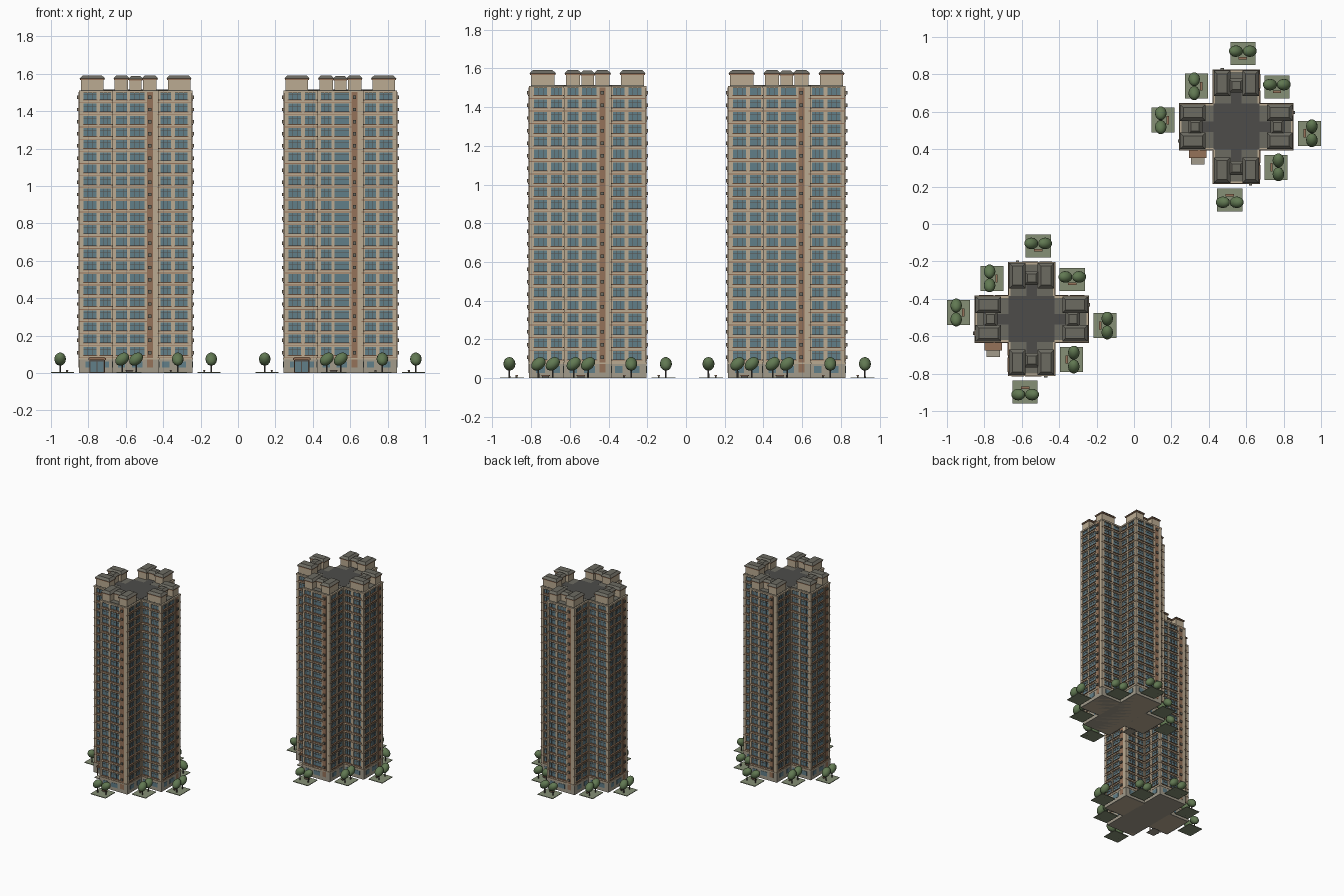
import bpy, math
from mathutils import Matrix, Vector

if "Cube" in bpy.data.objects:
    bpy.data.objects.remove(bpy.data.objects["Cube"])

L, W = 0.292, 0.113            # arm half length and half width (glass plane)
FLOORS, FH, Z0 = 22, 0.065, 0.08
TOP = Z0 + FLOORS * FH
TOWERS = {"south": (-0.547, -0.508), "north": (0.547, 0.52)}


def material(name, r, g, b):
    m = bpy.data.materials.new(name)
    m.diffuse_color = (r, g, b, 1)
    m.use_nodes = True
    m.node_tree.nodes["Principled BSDF"].inputs["Base Color"].default_value = m.diffuse_color
    return m


BEIGE = material("beige_wall", 0.50, 0.41, 0.29)
STONE = material("base_stone", 0.36, 0.33, 0.26)
GLASS = material("window_glass", 0.12, 0.21, 0.25)
BROWN = material("brown_trim", 0.30, 0.17, 0.10)
FRAME = material("dark_frame", 0.09, 0.08, 0.07)
ROOF = material("dark_roof", 0.075, 0.073, 0.068)
ROOF2 = material("light_roof", 0.15, 0.145, 0.12)
LAWN = material("lawn", 0.24, 0.28, 0.18)
LEAF = material("leaves", 0.12, 0.19, 0.085)


def boxes(name, items, mat, turns=4, floors=1):
    """One mesh of boxes turned round the tower axis, placed at both towers."""
    verts, faces = [], []
    for k in range(turns):
        rot = Matrix.Rotation(k * math.pi / 2, 3, 'Z')
        for it in items:
            x0, x1, y0, y1, z0, z1 = it[:6]
            t = it[6] if len(it) > 6 else 0
            n = len(verts)
            for z, s in ((z0, 0), (z1, t)):
                for x, y in ((x0 + s, y0 + s), (x1 - s, y0 + s), (x1 - s, y1 - s), (x0 + s, y1 - s)):
                    verts.append(rot @ Vector((x, y, z)))
            faces += [[n + i for i in f] for f in
                      ((3, 2, 1, 0), (4, 5, 6, 7), (0, 1, 5, 4), (1, 2, 6, 5), (2, 3, 7, 6), (3, 0, 4, 7))]
    me = bpy.data.meshes.new(name)
    me.from_pydata(verts, [], faces)
    me.materials.append(mat)
    place(name, me, floors)


def place(name, me, floors=1):
    for tower, (x, y) in TOWERS.items():
        ob = bpy.data.objects.new(f"{tower}_{name}", me)
        ob.location = (x, y, 0)
        bpy.context.collection.objects.link(ob)
        if floors > 1:
            a = ob.modifiers.new("storeys", 'ARRAY')
            a.count = floors
            a.use_relative_offset = False
            a.use_constant_offset = True
            a.constant_offset_displace = (0, 0, FH)


def on_face(face, u0, u1, z0, z1, d0, d1):
    """Box on a facade: 0 is the arm end, +1 and -1 are the arm sides."""
    if face == 0:
        return (u0, u1, -L - d1, -L - d0, z0, z1)
    a, b = sorted((face * (W + d0), face * (W + d1)))
    return (a, b, -u1, -u0, z0, z1)


# Window bays and piers on each facade (distances across the facade)
ENDWIN = [(-0.104, -0.046), (-0.03, 0.047)]
SIDEWIN = [(0.132, 0.19), (0.21, 0.278)]
WINDOWS = [(0, a, b) for a, b in ENDWIN] + [(s, a, b) for s in (1, -1) for a, b in SIDEWIN]
PIERS = [(0, -0.123, -0.104), (0, -0.046, -0.03), (0, 0.047, 0.06), (0, 0.092, 0.123)]
PIERS += [(s, a, b) for s in (1, -1) for a, b in ((0.113, 0.132), (0.19, 0.21), (0.278, L))]

# Cross-shaped core, base and roof
boxes("tower_core", [(-W, W, -L, 0, 0, TOP - 0.003)], BEIGE)
e = 0.0115
boxes("stone_base", [(-W - e, W + e, -L - e, 0, 0, 0.073)], STONE)
boxes("base_ledge", [(-W - .014, W + .014, -L - .014, 0, 0.073, 0.081)], BEIGE)
boxes("parapet_cornice", [(-W - .012, W + .012, -L - .012, 0, TOP - 0.012, TOP)], BEIGE)
boxes("arm_roof", [(-W, W, -L, -W, TOP, TOP + 0.004)], ROOF2)
boxes("centre_roof", [(-W - .01, W + .01, -W - .01, 0, TOP, TOP + 0.005),
                      (-0.028, 0.028, -0.2, -W, TOP, TOP + 0.005)], ROOF)

# Full-height piers and the brown vertical strip
boxes("facade_piers", [on_face(f, a, b, Z0, TOP - 0.01, 0, 0.01) for f, a, b in PIERS], BEIGE)
boxes("brown_strip", [on_face(0, 0.06, 0.092, 0.03, TOP - 0.008, 0, 0.0125)], BROWN)

# One storey, repeated upwards
glass, bars, sills, spandrels = [], [], [], []
for f, a, b in WINDOWS:
    glass.append(on_face(f, a, b, Z0 + .016, Z0 + .060, 0, 0.003))
    for t in (0.3, 0.68):
        m = a + (b - a) * t
        bars.append(on_face(f, m - .0012, m + .0012, Z0 + .016, Z0 + .060, 0, 0.005))
    bars.append(on_face(f, a, b, Z0 + .045, Z0 + .047, 0, 0.005))
    spandrels.append(on_face(f, a, b, Z0, Z0 + .016, 0, 0.0085))
    spandrels.append(on_face(f, a, b, Z0 + .060, Z0 + FH, 0, 0.0085))
    sills.append(on_face(f, a - .005, b + .005, Z0 + .012, Z0 + .017, 0, 0.015))
for s in (1, -1):
    sills.append(on_face(s, W + .012, L + .011, Z0 - .002, Z0 + .002, 0, 0.0125))
sills.append(on_face(0, -0.125, 0.06, Z0 - .002, Z0 + .002, 0, 0.0125))
cooler = [on_face(0, 0.067, 0.085, Z0 + .02, Z0 + .038, 0, 0.021)]
boxes("window_glass", glass, GLASS, floors=FLOORS)
boxes("window_bars", bars, FRAME, floors=FLOORS)
boxes("spandrels", spandrels, BEIGE, floors=FLOORS)
boxes("window_sills", sills, BROWN, floors=FLOORS)
boxes("wall_cooler_units", cooler, ROOF2, floors=FLOORS)

# Ground-floor windows
boxes("ground_windows", [on_face(f, a + .01, b - .01, 0.028, 0.062, e, e + .002)
                         for f, a, b in WINDOWS], GLASS)

# Rooftop blocks with flared eaves and hipped caps
huts, eaves, caps = [], [], []
for x0, x1, y0, y1, h in ((-.112, -.04, -.292, -.172, 0), (.04, .112, -.292, -.172, 0),
                          (-.032, .032, -.25, -.19, -.003)):
    huts.append((x0, x1, y0, y1, TOP, 1.568 + h))
    eaves.append((x0 - .005, x1 + .005, y0 - .005, y1 + .005, 1.566 + h, 1.575 + h))
    caps.append((x0 - .008, x1 + .008, y0 - .008, y1 + .008, 1.575 + h, 1.591 + h, 0.017))
boxes("roof_blocks", huts, BEIGE)
boxes("roof_block_eaves", eaves, BROWN)
boxes("roof_block_caps", caps, ROOF2)

# Entrance on the front of the left arm
boxes("entrance_frame", [(-.248, -.165, -.132, -.11, 0, .074)], FRAME, 1)
boxes("entrance_doors", [(-.241, -.209, -.135, -.11, .004, .062),
                         (-.205, -.172, -.135, -.11, .004, .062)], GLASS, 1)
boxes("entrance_canopy", [(-.252, -.16, -.168, -.11, .07, .08),
                          (-.246, -.166, -.163, -.11, .08, .086)], BROWN, 1)
boxes("entrance_posts", [(x, x + .005, -.162, -.157, 0, .07) for x in (-.248, -.169)], BROWN, 1)
boxes("entrance_step", [(-.242, -.17, -.203, -.12, 0, .005)], STONE, 1)

# Gardens: lawn, bench and two leaning trees, two plots per quarter
plots = []
for k in range(4):
    for x, y in ((0.035, 0.391), (0.217, 0.212)):
        if k == 2 and x > 0.1:
            continue                       # the entrance takes this spot
        plots.append(Matrix.Rotation(k * math.pi / 2, 4, 'Z') @ Matrix.Translation((x, y, 0)))


def plot_box(name, mat, cx, cy, z0, sx, sy, sz):
    items = []
    for m in plots:
        p = m @ Vector((cx, cy, 0))
        v = m.to_3x3() @ Vector((sx, sy, 0))
        hx, hy = abs(v.x) / 2, abs(v.y) / 2
        items.append((p.x - hx, p.x + hx, p.y - hy, p.y + hy, z0, z0 + sz))
    boxes(name, items, mat, 1)


plot_box("lawns", LAWN, 0, 0, 0, 0.134, 0.123, 0.005)
plot_box("bench_seats", BROWN, 0, -0.024, 0.012, 0.044, 0.013, 0.004)
plot_box("bench_legs", FRAME, 0, -0.024, 0.004, 0.036, 0.009, 0.008)

import bmesh
trunks, crowns = bmesh.new(), bmesh.new()
for m in plots:
    for dx in (-0.037, 0.037):
        at = m @ Matrix.Translation((dx, 0.013, 0))
        bmesh.ops.create_cone(trunks, cap_ends=True, segments=8, radius1=0.0045, radius2=0.0035, depth=0.06,
                              matrix=at @ Matrix.Translation((0, 0, 0.03)))
        lean = Matrix.Rotation(math.radians(40), 4, 'Y')
        bmesh.ops.create_uvsphere(crowns, u_segments=14, v_segments=9, radius=1,
                                  matrix=at @ Matrix.Translation((0, 0, 0.074)) @ lean
                                  @ Matrix.Diagonal((0.042, 0.031, 0.03, 1)))
for name, bm, mat in (("tree_trunks", trunks, FRAME), ("tree_crowns", crowns, LEAF)):
    me = bpy.data.meshes.new(name)
    bm.to_mesh(me)
    bm.free()
    me.materials.append(mat)
    if mat is LEAF:
        me.shade_smooth()
    place(name, me)
